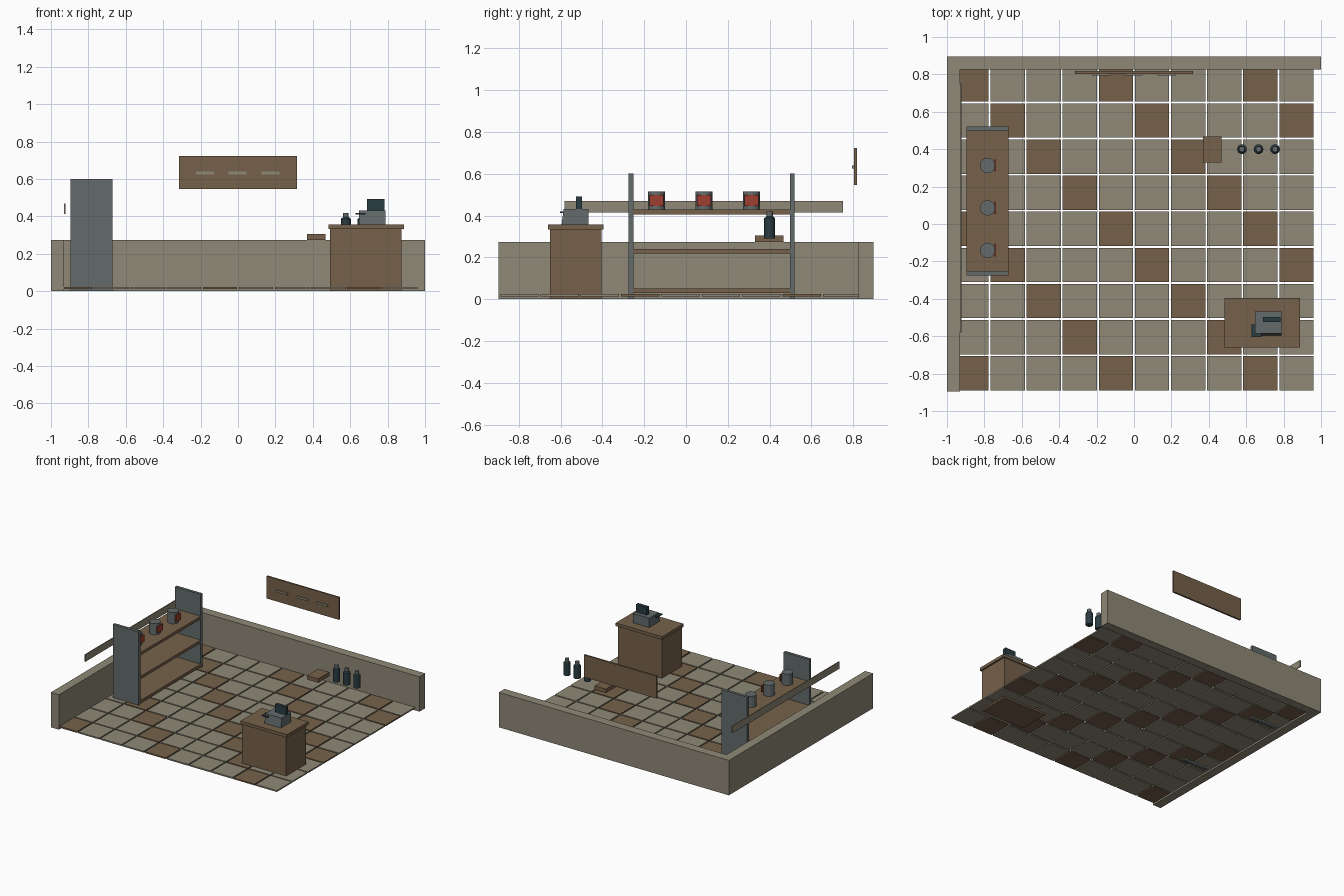
import bpy, bmesh, math
from mathutils import Matrix, Vector

if "Cube" in bpy.data.objects:
    bpy.data.objects.remove(bpy.data.objects["Cube"])


def srgb(r, g, b):
    f = lambda c: c / 12.92 if c <= 0.04045 else ((c + 0.055) / 1.055) ** 2.4
    return tuple(f(v / 255) for v in (r, g, b)) + (1.0,)


def material(name, rgb):
    m = bpy.data.materials.new(name)
    m.diffuse_color = srgb(*rgb)
    m.use_nodes = True
    m.node_tree.nodes["Principled BSDF"].inputs["Base Color"].default_value = m.diffuse_color
    return m


TAN = material("warm_grey", (142, 136, 118))
BROWN = material("wood_brown", (118, 97, 74))
GREY = material("steel_grey", (99, 107, 107))
DARK = material("dark_teal", (42, 60, 66))
RED = material("label_red", (158, 62, 46))


def finish(name, bm, mat):
    me = bpy.data.meshes.new(name)
    bmesh.ops.recalc_face_normals(bm, faces=bm.faces)
    bm.to_mesh(me)
    bm.free()
    me.materials.append(mat)
    ob = bpy.data.objects.new(name, me)
    bpy.context.collection.objects.link(ob)
    return ob


def box(name, x, y, z, mat, front_slope=0.0):
    """Box from (min, max) ranges; the top front edge can lean back."""
    bm = bmesh.new()
    bmesh.ops.create_cube(bm, size=1)
    for v in bm.verts:
        top, front = v.co.z > 0, v.co.y < 0
        v.co = Vector((x[v.co.x > 0], y[v.co.y > 0], z[top]))
        if top and front:
            v.co.y += front_slope
    return finish(name, bm, mat)


def lathe(name, x, y, profile, mat, sides=16):
    """Stacked rings from (radius, height) pairs, capped at both ends."""
    bm = bmesh.new()
    rings = [[bm.verts.new((x + r * math.cos(2 * math.pi * i / sides),
                            y + r * math.sin(2 * math.pi * i / sides), z))
              for i in range(sides)] for r, z in profile]
    for a, b in zip(rings, rings[1:]):
        for i in range(sides):
            j = (i + 1) % sides
            bm.faces.new((a[i], a[j], b[j], b[i]))
    bm.faces.new(rings[0])
    bm.faces.new(rings[-1])
    ob = finish(name, bm, mat)
    for p in ob.data.polygons:
        p.use_smooth = abs(p.normal.z) < 0.9
    ob.data.set_sharp_from_angle(angle=math.radians(30))
    return ob


# Floor tiles with open gaps and diagonal brown accents
PITCH, HALF = 0.193, 0.0915
for row in range(9):
    for col in range(10):
        cx = (col - 4.5) * PITCH
        cy = 0.746 - row * PITCH
        accent = (col - row) % 4 == 0
        box(f"floor_tile_{row}_{col}", (cx - HALF, cx + HALF), (cy - HALF, cy + HALF),
            (0.013, 0.024), BROWN if accent else TAN)

# Low walls
box("back_wall", (-1, 1), (0.825, 0.896), (0, 0.274), TAN)
box("left_wall", (-1, -0.93), (-0.896, 0.825), (0, 0.274), TAN)

# Rail floating above the left wall
box("left_wall_rail", (-0.93, -0.922), (-0.58, 0.752), (0.414, 0.469), TAN)

# Wall board with three pale strips
box("wall_board", (-0.315, 0.315), (0.803, 0.817), (0.547, 0.722), BROWN)
for i in (-1, 0, 1):
    cx = i * 0.175 - 0.002
    box(f"board_strip_{i + 2}", (cx - 0.048, cx + 0.048), (0.795, 0.803), (0.624, 0.639), TAN)

# Shelf unit
SX = (-0.896, -0.672)
for side, y in (("front", (-0.275, -0.252)), ("rear", (0.497, 0.52))):
    box(f"shelf_panel_{side}", SX, y, (0, 0.6), GREY)
for i, z in enumerate((0.03, 0.219, 0.406)):
    box(f"shelf_board_{i + 1}", SX, (-0.252, 0.497), (z, z + 0.022), BROWN)

# Labelled cans on the top shelf
for i, y in enumerate((-0.141, 0.086, 0.313)):
    lathe(f"can_{i + 1}", -0.783, y, [(0.041, 0.428), (0.041, 0.516)], GREY)
    box(f"can_label_{i + 1}", (-0.746, -0.737), (y - 0.033, y + 0.033), (0.446, 0.497), RED)

# Counter
box("counter_body", (0.492, 0.875), (-0.651, -0.403), (0, 0.333), BROWN)
box("counter_top", (0.484, 0.888), (-0.661, -0.395), (0.333, 0.357), BROWN)

# Till with screen and side tray
box("till_body", (0.647, 0.789), (-0.595, -0.467), (0.357, 0.431), GREY, 0.01)
box("till_screen", (0.69, 0.784), (-0.525, -0.498), (0.431, 0.492), DARK)
box("till_tray", (0.628, 0.682), (-0.603, -0.537), (0.411, 0.419), DARK)

# Small box and bottles by the back wall
box("small_box", (0.369, 0.468), (0.329, 0.467), (0.274, 0.305), BROWN)
for i, x in enumerate((0.577, 0.666, 0.754)):
    lathe(f"bottle_{i + 1}", x, 0.4,
          [(0.026, 0.291), (0.026, 0.387), (0.016, 0.396)], DARK)
    lathe(f"bottle_cap_{i + 1}", x, 0.4, [(0.015, 0.396), (0.015, 0.419)], GREY)
